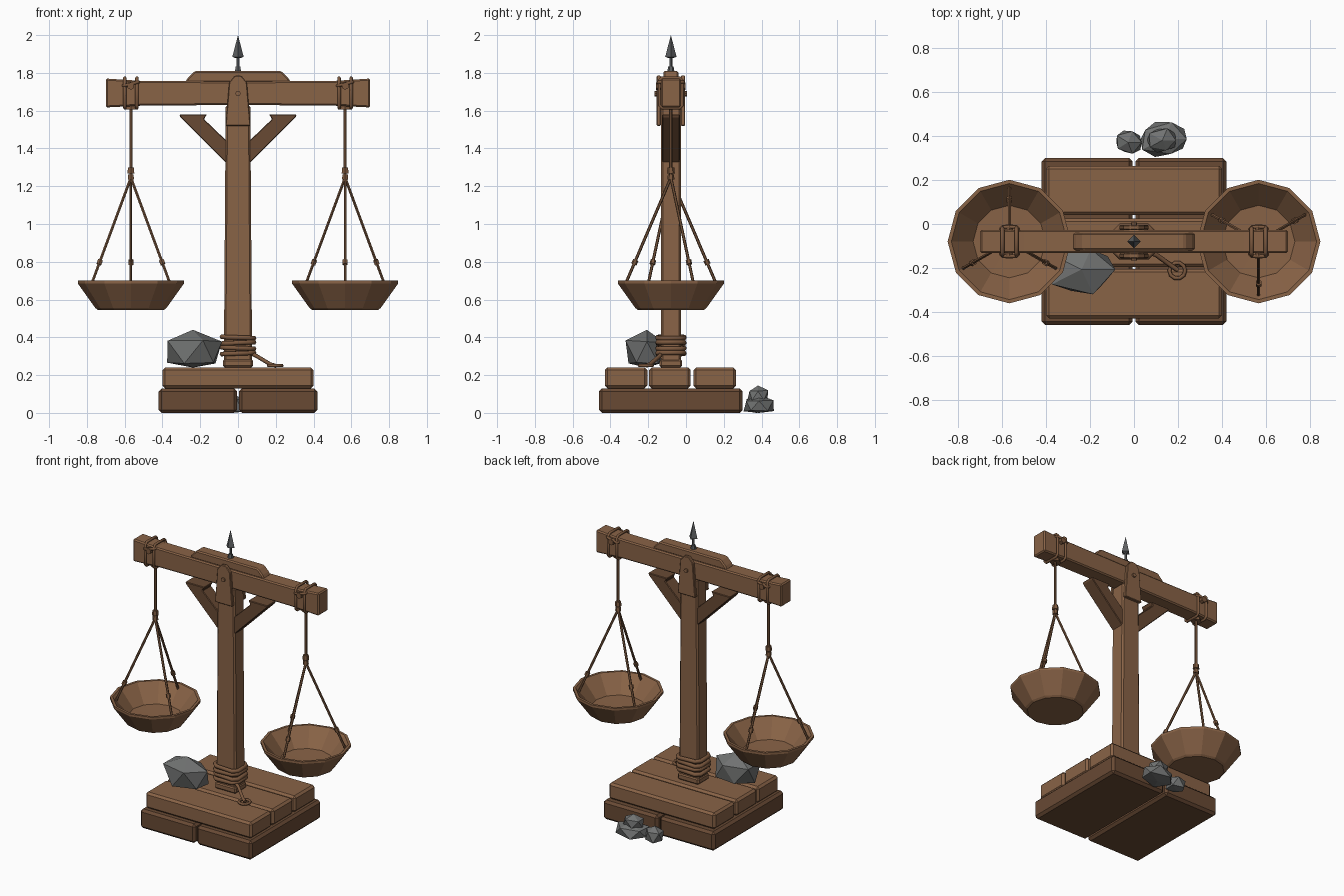
import bpy, bmesh, math, random
from mathutils import Vector

if "Cube" in bpy.data.objects:
    bpy.data.objects.remove(bpy.data.objects["Cube"])

CY = -0.08      # depth of the post and beam centre line
ARM = 0.567     # distance from the post to each pan


def material(name, r, g, b):
    m = bpy.data.materials.new(name)
    m.use_nodes = True
    m.diffuse_color = (r, g, b, 1)
    m.node_tree.nodes["Principled BSDF"].inputs["Base Color"].default_value = (r, g, b, 1)
    return m


wood = material("warm wood", 0.25, 0.125, 0.062)
dark_wood = material("dark wood", 0.14, 0.068, 0.034)
rope = material("rope brown", 0.2, 0.098, 0.048)
stone = material("grey stone", 0.165, 0.17, 0.168)
iron = material("dark iron", 0.11, 0.115, 0.12)


def finish(name, bm, mat, bevel=0):
    bmesh.ops.recalc_face_normals(bm, faces=bm.faces)
    me = bpy.data.meshes.new(name)
    bm.to_mesh(me)
    bm.free()
    me.materials.append(mat)
    ob = bpy.data.objects.new(name, me)
    bpy.context.collection.objects.link(ob)
    if bevel:
        mod = ob.modifiers.new("Bevel", "BEVEL")
        mod.width = bevel
        mod.segments = 1
    return ob


def prism(name, profile, y0, y1, mat, bevel=0.008):
    """Extrude an x-z outline from y0 to y1."""
    bm = bmesh.new()
    face = bm.faces.new([bm.verts.new((x, y0, z)) for x, z in profile])
    ext = bmesh.ops.extrude_face_region(bm, geom=[face])
    verts = [v for v in ext["geom"] if isinstance(v, bmesh.types.BMVert)]
    bmesh.ops.translate(bm, verts=verts, vec=(0, y1 - y0, 0))
    return finish(name, bm, mat, bevel)


def box(name, x0, x1, y0, y1, z0, z1, mat, bevel=0.012):
    return prism(name, [(x0, z0), (x1, z0), (x1, z1), (x0, z1)], y0, y1, mat, bevel)


def rod(name, a, b, r1, mat, r2=None, sides=6):
    """Straight cylinder or cone between two points."""
    a, b = Vector(a), Vector(b)
    bm = bmesh.new()
    bmesh.ops.create_cone(bm, cap_ends=True, segments=sides, radius1=r1,
                          radius2=r1 if r2 is None else r2, depth=(b - a).length)
    bm.transform((b - a).to_track_quat("Z", "Y").to_matrix().to_4x4())
    bmesh.ops.translate(bm, verts=bm.verts, vec=(a + b) / 2)
    return finish(name, bm, mat)


def cord(name, points, radius, closed=True):
    """Rope following a chain of points."""
    cu = bpy.data.curves.new(name, "CURVE")
    cu.dimensions = "3D"
    cu.bevel_depth = radius
    cu.bevel_resolution = 1
    cu.use_fill_caps = True
    sp = cu.splines.new("POLY")
    sp.points.add(len(points) - 1)
    for p, co in zip(sp.points, points):
        p.co = (*co, 1)
    sp.use_cyclic_u = closed
    cu.materials.append(rope)
    ob = bpy.data.objects.new(name, cu)
    bpy.context.collection.objects.link(ob)
    return ob


def loop(hw, hh, cut):
    """Rectangle with cut corners."""
    q = [(hw, hh - cut), (hw - cut, hh)]
    q += [(-x, y) for x, y in reversed(q)]
    return q + [(-x, -y) for x, y in q]


def rock(name, lo, hi, seed):
    """Faceted stone fitted to the given bounds, with a flat foot."""
    rng = random.Random(seed)
    bm = bmesh.new()
    bmesh.ops.create_icosphere(bm, subdivisions=1, radius=1)
    for v in bm.verts:
        v.co *= rng.uniform(0.85, 1.15)
        v.co.z = max(v.co.z, -0.6)
    for i in range(3):
        low = min(v.co[i] for v in bm.verts)
        span = max(v.co[i] for v in bm.verts) - low
        for v in bm.verts:
            v.co[i] = lo[i] + (v.co[i] - low) / span * (hi[i] - lo[i])
    return finish(name, bm, stone)


# Base planks
for side, x0, x1 in (("right", -0.42, -0.006), ("left", 0.006, 0.42)):
    box("lower_plank_" + side, x0, x1, -0.46, 0.3, 0.0, 0.13, dark_wood, 0.016)
for part, y0, y1 in (("front", -0.43, -0.205), ("middle", -0.195, 0.025), ("back", 0.04, 0.265)):
    box("upper_plank_" + part, -0.4, 0.4, y0, y1, 0.13, 0.24, wood, 0.014)

# Post
prism("post", [(-0.075, 0.24), (0.075, 0.24), (0.065, 1.63), (-0.065, 1.63)],
      CY - 0.053, CY + 0.053, wood, 0.01)
box("post_foot", -0.08, 0.08, CY - 0.06, CY + 0.06, 0.24, 0.285, wood, 0.01)

# Beam, slightly thicker toward the ends, and its cap
half = [(0, 1.63), (0.5, 1.627), (0.7, 1.617), (0.7, 1.77), (0.5, 1.757), (0, 1.755)]
prism("beam", half + [(-x, z) for x, z in half[-2:0:-1]], CY - 0.053, CY + 0.053, wood)
prism("beam_cap", [(-0.28, 1.75), (0.28, 1.75), (0.265, 1.775), (0.23, 1.81), (-0.23, 1.81), (-0.265, 1.775)],
      CY - 0.04, CY + 0.04, wood)

# Pivot plates with bolts, front and back
plate = [(-0.066, 1.52), (0.066, 1.52), (0.047, 1.75), (0.018, 1.785),
         (-0.018, 1.785), (-0.047, 1.75)]
for part, s in (("front", -1), ("back", 1)):
    prism("pivot_plate_" + part, plate, CY + s * 0.053, CY + s * 0.076, wood, 0.004)
    rod("pivot_bolt_" + part, (0, CY + s * 0.07, 1.69), (0, CY + s * 0.086, 1.69), 0.014, wood, sides=8)

# Braces
for side, s in (("right", -1), ("left", 1)):
    outline = [(0.06, 1.32), (0.06, 1.44), (0.18, 1.555), (0.165, 1.58), (0.31, 1.58), (0.305, 1.565)]
    prism("brace_" + side, [(s * x, z) for x, z in outline], CY - 0.047, CY + 0.047, dark_wood, 0.004)

# Spike on top
rod("spike_collar", (0, CY, 1.8), (0, CY, 1.835), 0.02, iron, 0.014)
rod("spike_stem", (0, CY, 1.8), (0, CY, 1.9), 0.008, iron)
rod("spike_tip", (0, CY, 1.885), (0, CY, 2.0), 0.03, iron, 0, 4)
rod("spike_tip_base", (0, CY, 1.878), (0, CY, 1.885), 0.012, iron, 0.03, 4)


def pan(name, cx):
    """Twelve-sided dish, turned from a closed wall section."""
    bm = bmesh.new()
    section = [(0, 0.545), (0.175, 0.545), (0.188, 0.555), (0.281, 0.685), (0.281, 0.7),
               (0.264, 0.7), (0.165, 0.585), (0, 0.58)]
    vs = [bm.verts.new((r, 0, z)) for r, z in section]
    es = [bm.edges.new(pair) for pair in zip(vs, vs[1:])]
    bmesh.ops.spin(bm, geom=vs + es, cent=(0, 0, 0), axis=(0, 0, 1), angle=math.tau,
                   steps=12, use_duplicate=False)
    bmesh.ops.remove_doubles(bm, verts=bm.verts, dist=0.0005)
    bmesh.ops.translate(bm, verts=bm.verts, vec=(cx, CY, 0))
    return finish(name, bm, wood)


# Pans with their ropes and beam lashings
for side, s in (("right", -1), ("left", 1)):
    cx = s * ARM
    pan("pan_" + side, cx)
    rod("hanging_rope_" + side, (cx, CY, 1.23), (cx, CY, 1.63), 0.009, rope)
    for z0, z1, r in ((1.235, 1.262, 0.019), (1.268, 1.3, 0.021), (1.605, 1.625, 0.035)):
        rod("hanging_knot_" + side, (cx, CY, z0), (cx, CY, z1), r, rope, r * 0.85)
    for k in range(3):
        a = math.radians(-s * 90 + 120 * k)
        top = Vector((cx, CY, 1.245))
        end = Vector((cx + 0.25 * math.cos(a), CY + 0.25 * math.sin(a), 0.66))
        rod("pan_rope_" + side, top, end, 0.008, rope)
        rod("pan_knot_" + side, top.lerp(end, 0.745), top.lerp(end, 0.785), 0.015, rope)
    for dx in (-0.032, 0.032):
        cord("beam_lashing_" + side, [(cx + dx, CY + y, 1.694 + z) for y, z in loop(0.061, 0.08, 0.014)], 0.009)
    cord("beam_cross_lashing_" + side, [(cx + x, CY + y, 1.742 + x * 0.25) for x, y in loop(0.04, 0.067, 0.01)], 0.009)
    for f in (-1, 1):
        rod("lashing_knot_" + side, (cx, CY + f * 0.05, 1.73), (cx, CY + f * 0.078, 1.73), 0.02, rope)

# Rope wound round the post, with a loose tail and loop
for i in range(4):
    z = 0.315 + i * 0.028
    cord("post_rope", [(x, CY + y, z + x * 0.04 * (-1) ** i) for x, y in loop(0.085, 0.07, 0.025)], 0.0135)
cord("rope_tail", [(0.07, -0.13, 0.315), (0.1, -0.14, 0.3), (0.17, -0.19, 0.258), (0.2, -0.21, 0.25)], 0.011, False)
ring = [math.tau * i / 10 for i in range(10)]
cord("rope_tail_loop", [(0.197 + 0.036 * math.cos(a), -0.212 + 0.036 * math.sin(a), 0.25) for a in ring], 0.009)

# Stones
rock("large_stone", (-0.375, -0.32, 0.24), (-0.085, -0.115, 0.44), 4)
rock("ground_stone", (0.03, 0.305, 0.0), (0.24, 0.465, 0.095), 7)
rock("stacked_stone", (0.06, 0.325, 0.06), (0.19, 0.435, 0.145), 11)
rock("small_stone", (-0.08, 0.32, 0.0), (0.035, 0.425, 0.1), 2)
